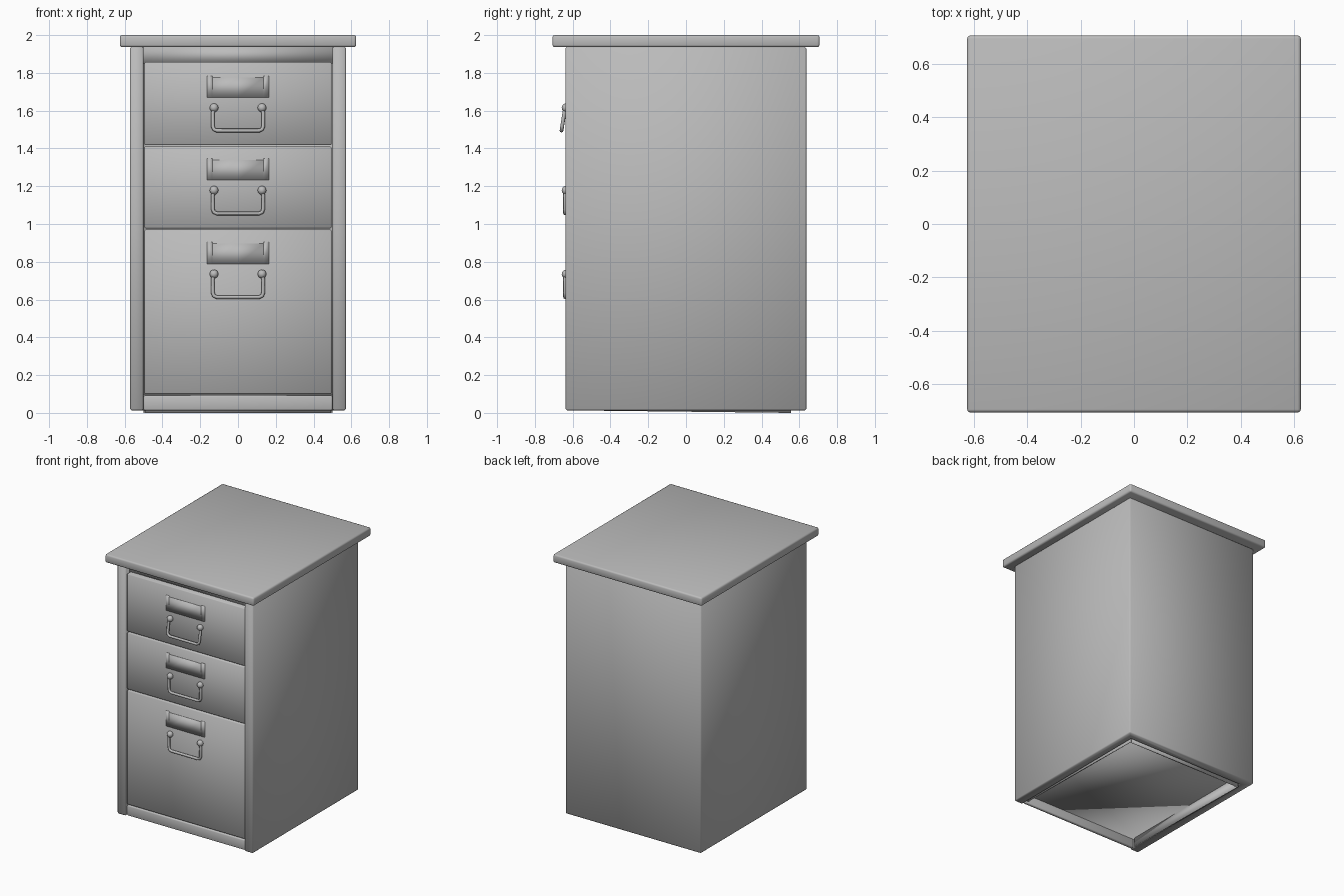
import bpy
import bmesh
from math import sin, cos, radians
from mathutils import Matrix

if "Cube" in bpy.data.objects:
    bpy.data.objects.remove(bpy.data.objects["Cube"], do_unlink=True)

grey = bpy.data.materials.new("plain_grey")
grey.use_nodes = True
grey.diffuse_color = (0.5, 0.5, 0.5, 1)
grey.node_tree.nodes["Principled BSDF"].inputs["Base Color"].default_value = (0.5, 0.5, 0.5, 1)


def finish(name, bm, bevel=0, segments=1):
    """Turn a bmesh into a smooth, optionally bevelled object."""
    bmesh.ops.recalc_face_normals(bm, faces=bm.faces)
    mesh = bpy.data.meshes.new(name)
    bm.to_mesh(mesh)
    bm.free()
    mesh.materials.append(grey)
    mesh.shade_smooth()
    ob = bpy.data.objects.new(name, mesh)
    bpy.context.collection.objects.link(ob)
    if bevel:
        mod = ob.modifiers.new("rounded_edges", 'BEVEL')
        mod.width = bevel
        mod.segments = segments


def box(name, x, y, z, bevel=0, segments=1):
    """Box from (min, max) ranges."""
    bm = bmesh.new()
    size = [b - a for a, b in (x, y, z)]
    mid = [(a + b) / 2 for a, b in (x, y, z)]
    bmesh.ops.create_cube(bm, size=1, matrix=Matrix.Translation(mid) @ Matrix.Diagonal((*size, 1)))
    finish(name, bm, bevel, segments)


def extrude(name, outlines, offset, bevel=0):
    """Solid from adjoining flat outlines pushed along an offset."""
    bm = bmesh.new()
    for points in outlines:
        bm.faces.new([bm.verts.new(p) for p in points])
    bmesh.ops.remove_doubles(bm, verts=bm.verts, dist=0.0001)
    new = bmesh.ops.extrude_face_region(bm, geom=bm.faces[:])["geom"]
    bmesh.ops.translate(bm, vec=offset, verts=[v for v in new if isinstance(v, bmesh.types.BMVert)])
    finish(name, bm, bevel)


# Worktop and U-shaped carcass
box("worktop", (-0.626, 0.626), (-0.707, 0.707), (1.936, 2.0), 0.012, 2)
half = [(0.5, 0.565), (0.5, -0.638), (0.572, -0.638), (0.572, 0.637)]
outline = half + [(-x, y) for x, y in reversed(half)]
extrude("carcass", [[(x, y, 0.013) for x, y in outline]], (0, 0, 1.925), 0.008)

# Rails closing the front, and the raised floor inside the open base
box("top_rail", (-0.5, 0.5), (-0.59, -0.54), (1.85, 1.938))
box("plinth", (-0.5, 0.5), (-0.625, -0.6), (0.013, 0.092), 0.008, 2)
box("floor_panel", (-0.5, 0.5), (-0.6, 0.565), (0.08, 0.097))

# Thin liner whose lower edge drops slightly towards the back
for side, x in (("right", -0.5), ("left", 0.49)):
    profile = [(-0.58, 0.013), (0.555, 0), (0.555, 0.085), (-0.58, 0.085)]
    extrude(f"{side}_liner", [[(x, y, z) for y, z in profile]], (0.01, 0, 0))
box("back_liner", (-0.49, 0.49), (0.545, 0.555), (0.0, 0.085))


def label_holder(name, top):
    """Shallow plate in columns, with a notch in the upper edge."""
    bottom, notch = top - 0.115, top - 0.008
    columns = [(-0.163, -0.135, top, top), (-0.135, 0, notch, notch),
               (0, 0.135, notch, notch), (0.135, 0.163, top, top)]
    quads = [[(a, -0.622, bottom), (b, -0.622, bottom), (b, -0.622, zb), (a, -0.622, za)]
             for a, b, za, zb in columns]
    extrude(name, quads, (0, -0.014, 0))


def handle(name, height, tilt):
    """Bail pull hanging from two round studs."""
    for side, x in (("right", -0.127), ("left", 0.127)):
        bm = bmesh.new()
        bmesh.ops.create_uvsphere(bm, u_segments=16, v_segments=10, radius=0.023,
                                  matrix=Matrix.Translation((x, -0.635, height)))
        finish(f"{name}_{side}_stud", bm)
    curve = bpy.data.curves.new(name, 'CURVE')
    curve.dimensions = '3D'
    curve.bevel_depth = 0.01
    curve.bevel_resolution = 2
    curve.use_fill_caps = True
    curve.materials.append(grey)
    half = [(0.127, 0), (0.134, -0.03), (0.133, -0.1), (0.128, -0.115), (0.112, -0.122)]
    path = half + [(-x, z) for x, z in reversed(half)]
    spline = curve.splines.new('POLY')
    spline.points.add(len(path) - 1)
    for point, (x, z) in zip(spline.points, path):
        y = -0.64 + z * sin(radians(tilt))
        point.co = (x, y, height + z * cos(radians(tilt)), 1)
    spline.use_smooth = True
    ob = bpy.data.objects.new(name, curve)
    bpy.context.collection.objects.link(ob)


# Drawers with their label holders and pulls
for name, bottom, top, label, tilt in (("upper", 1.417, 1.857, 1.784, 9),
                                       ("middle", 0.977, 1.41, 1.347, 0),
                                       ("lower", 0.1, 0.97, 0.904, 0)):
    box(f"{name}_drawer", (-0.496, 0.496), (-0.63, 0.5), (bottom, top), 0.006)
    label_holder(f"{name}_label_holder", label)
    handle(f"{name}_handle", label - 0.169, tilt)
